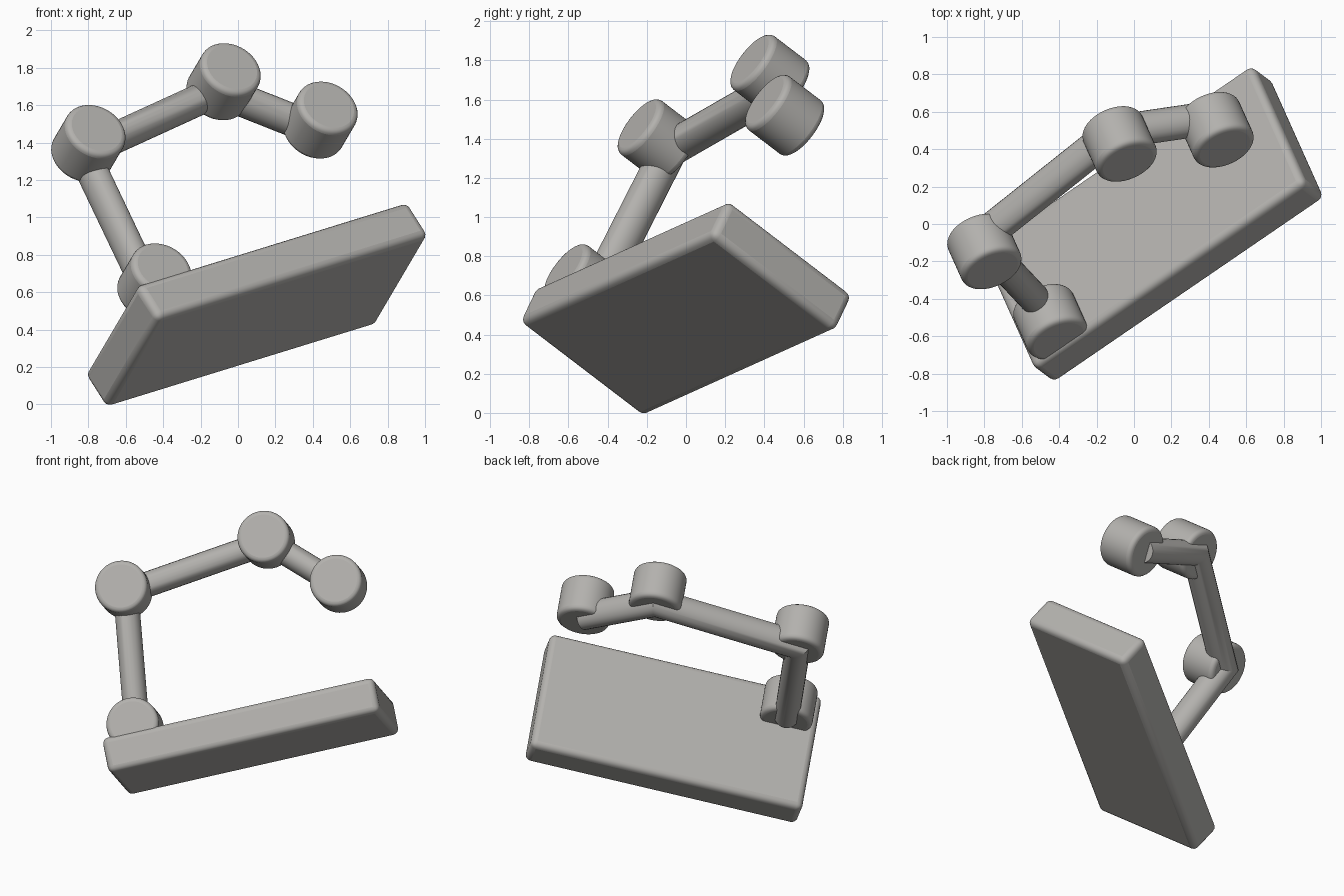
import bpy, bmesh, math
from mathutils import Vector, Matrix

cube = bpy.data.objects.get("Cube")
if cube:
    bpy.data.objects.remove(cube, do_unlink=True)

# Single warm grey material
grey = bpy.data.materials.new("warm_grey")
grey.use_nodes = True
color = (0.45, 0.44, 0.42, 1)
grey.diffuse_color = color
grey.node_tree.nodes["Principled BSDF"].inputs["Base Color"].default_value = color

# Tilted frame of the whole model: length, hinge axis and panel normal
length = Vector((0.798, 0.546, 0.246)).normalized()
hinge = Vector((0.322, -0.758, 0.567))
hinge = (hinge - length * hinge.dot(length)).normalized()
normal = hinge.cross(length)
frame = Matrix((length, -hinge, normal)).transposed()


def finish(name, bm, location=(0, 0, 0), rotation=None, bevel=0, angle=40):
    bmesh.ops.recalc_face_normals(bm, faces=bm.faces)
    mesh = bpy.data.meshes.new(name)
    bm.to_mesh(mesh)
    bm.free()
    mesh.materials.append(grey)
    obj = bpy.data.objects.new(name, mesh)
    bpy.context.collection.objects.link(obj)
    turn = rotation.to_4x4() if rotation else Matrix.Identity(4)
    obj.matrix_world = Matrix.Translation(location) @ turn
    if bevel:
        mod = obj.modifiers.new("rounded_edges", "BEVEL")
        mod.width = bevel
        mod.segments = 4
        mod.limit_method = "ANGLE"
    bpy.ops.object.select_all(action="DESELECT")
    obj.select_set(True)
    bpy.context.view_layer.objects.active = obj
    bpy.ops.object.shade_smooth_by_angle(angle=math.radians(angle))
    return obj


# Base slab
bm = bmesh.new()
bmesh.ops.create_cube(bm, size=1)
bmesh.ops.scale(bm, vec=(1.815, 0.85, 0.235), verts=bm.verts)
finish("base_slab", bm, (0.10, 0, 0.5325), frame, 0.04)

# Hinge drums, all sharing one axis direction
joints = {
    "base_joint": Vector((-0.447, -0.523, 0.655)),
    "shoulder_joint": Vector((-0.80, -0.147, 1.395)),
    "elbow_joint": Vector((-0.077, 0.428, 1.725)),
    "end_joint": Vector((0.441, 0.504, 1.52)),
}
for name, centre in joints.items():
    bm = bmesh.new()
    bmesh.ops.create_cone(bm, cap_ends=True, segments=48, radius1=0.172,
                          radius2=0.172, depth=0.268)
    bmesh.ops.rotate(bm, cent=(0, 0, 0), verts=bm.verts,
                     matrix=Matrix.Rotation(math.pi / 2, 3, "X"))
    finish(name, bm, centre, frame, 0.03)

# Bent arm: an oval tube mitred at the joints, set towards the back of the drums
path = [p - hinge * 0.085 for p in joints.values()]
steps = [(b - a).normalized() for a, b in zip(path, path[1:])]
bm = bmesh.new()
rings = []
for i, point in enumerate(path):
    before, after = steps[max(i - 1, 0)], steps[min(i, len(steps) - 1)]
    side = hinge.cross((before + after).normalized()).normalized()
    half = 0.082 / max(0.3, side.dot(hinge.cross(after)))
    ring = []
    for k in range(24):
        a = math.tau * k / 24
        ring.append(bm.verts.new(point + side * half * math.cos(a) + hinge * 0.095 * math.sin(a)))
    rings.append(ring)
for lower, upper in zip(rings, rings[1:]):
    for k in range(24):
        n = (k + 1) % 24
        bm.faces.new((lower[k], lower[n], upper[n], upper[k]))
bm.faces.new(rings[0])
bm.faces.new(rings[-1])
finish("bent_arm", bm, angle=30)
